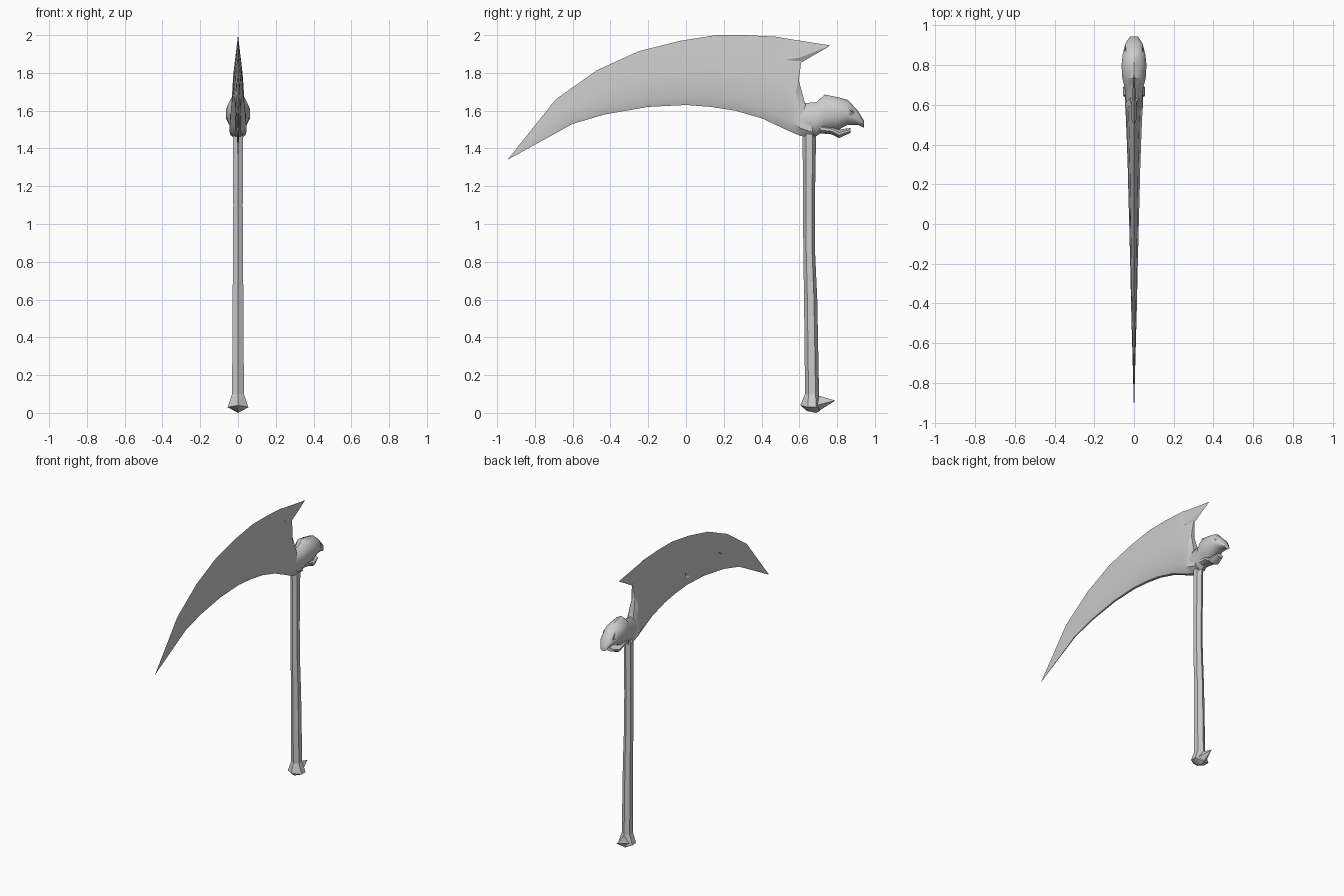
import bpy, bmesh, math
from mathutils import Vector

if "Cube" in bpy.data.objects:
    bpy.data.objects.remove(bpy.data.objects["Cube"])

metal = bpy.data.materials.new("grey")
metal.diffuse_color = (0.6, 0.6, 0.6, 1)
metal.use_nodes = True
metal.node_tree.nodes["Principled BSDF"].inputs["Base Color"].default_value = metal.diffuse_color


def finish(bm, name, angle=30):
    """Turn a bmesh into a shaded object."""
    bmesh.ops.remove_doubles(bm, verts=bm.verts, dist=0.0005)
    bmesh.ops.recalc_face_normals(bm, faces=bm.faces)
    me = bpy.data.meshes.new(name)
    bm.to_mesh(me)
    bm.free()
    me.materials.append(metal)
    ob = bpy.data.objects.new(name, me)
    bpy.context.collection.objects.link(ob)
    bpy.ops.object.select_all(action='DESELECT')
    ob.select_set(True)
    bpy.context.view_layer.objects.active = ob
    bpy.ops.object.shade_smooth_by_angle(angle=math.radians(angle))
    return ob


def loft(name, rings, angle=30):
    """Skin a list of equal-length rings and close both ends."""
    bm = bmesh.new()
    vs = [[bm.verts.new(p) for p in r] for r in rings]
    n = len(rings[0])
    for a, b in zip(vs, vs[1:]):
        for i in range(n):
            j = (i + 1) % n
            bm.faces.new((a[i], a[j], b[j], b[i]))
    bm.faces.new(vs[0])
    bm.faces.new(vs[-1])
    return finish(bm, name, angle)


def hull(name, pts, angle=30):
    bm = bmesh.new()
    for p in pts:
        bm.verts.new(p)
    out = bmesh.ops.convex_hull(bm, input=bm.verts)
    loose = [v for v in bm.verts if not v.link_faces]
    bmesh.ops.delete(bm, geom=loose, context='VERTS')
    return finish(bm, name, angle)


def dent(target, name, pts, x_out, x_in):
    """Carve a shallow pyramid-shaped chip into one side."""
    c = sum((Vector(p) for p in pts), Vector((0, 0))) / len(pts)
    cutter = hull(name, [(x_out, y, z) for y, z in pts] + [(x_in, c.x, c.y)])
    cutter.hide_render = True
    cutter.hide_set(True)
    mod = target.modifiers.new(name, 'BOOLEAN')
    mod.operation, mod.solver, mod.object = 'DIFFERENCE', 'EXACT', cutter


# blade: outer edge point, inner edge point, half width, edge half width
stations = [
    ((-0.945, 1.34), (-0.945, 1.34), 0, 0),
    ((-0.69, 1.66), (-0.60, 1.53), .009, 0),
    ((-0.47, 1.815), (-0.43, 1.58), .014, 0),
    ((-0.25, 1.915), (-0.20, 1.62), .019, 0),
    ((-0.03, 1.97), (0.00, 1.63), .024, 0),
    ((0.16, 2.00), (0.13, 1.62), .028, 0),
    ((0.32, 2.00), (0.26, 1.60), .031, 0),
    ((0.50, 1.99), (0.40, 1.56), .036, .001),
    ((0.61, 1.86), (0.55, 1.49), .042, .004),
    ((0.597, 1.76), (0.61, 1.465), .046, .012),
    ((0.63, 1.64), (0.68, 1.46), .046, .02),
]


def blade_ring(top, bot, w, e):
    t, b = Vector(top), Vector(bot)
    right = [(e, 1), (w * .68, .55), (w, .14), (w * .35, 0)]
    pts = right + [(-x, f) for x, f in reversed(right)]
    return [(x, *b.lerp(t, f)) for x, f in pts]


blade = loft("blade", [blade_ring(*s) for s in stations])

# pointed hook at the back of the blade
hull("blade_hook", [(0, .48, 1.99), (0, .765, 1.945), (0, .61, 1.855)]
     + [(s * .013, y, z) for s in (-1, 1) for y, z in ((.53, 1.87), (.60, 1.88))])

# chips in the blade sides
dent(blade, "chip_right", [(.50, 1.985), (.475, 1.87), (.57, 1.93)], .03, .004)
dent(blade, "chip_left_1", [(.08, 1.80), (-.06, 1.66), (.04, 1.68)], -.04, -.008)
dent(blade, "chip_left_2", [(-.36, 1.78), (-.46, 1.66), (-.30, 1.70)], -.03, -.005)


def oval(c, ry, rx, z, n=6):
    return [(rx * math.sin(2 * math.pi * i / n), c + ry * math.cos(2 * math.pi * i / n), z)
            for i in range(n)]


# handle
loft("handle", [oval(*r) for r in (
    (.668, .037, .037, .07), (.667, .037, .036, .12), (.66, .035, .033, .60),
    (.652, .031, .030, .86), (.651, .031, .029, 1.10), (.653, .036, .031, 1.48))], 40)

# pommel with a rear spur
hull("pommel", oval(.667, .037, .036, .10)
     + [(s * .055, y, .03) for s in (-1, 1) for y in (.645, .69)]
     + [(0, .605, .04), (0, .64, .01), (0, .69, 0), (0, .71, .01)])
hull("pommel_spur", [(0, .79, .065), (0, .70, .092), (0, .70, .008),
                     (.035, .69, .04), (-.035, .69, .04)])


def head_ring(y, lo, hi, w):
    c, r = (lo + hi) / 2, (hi - lo) / 2
    return [(w * math.sin(a), y, c + r * math.cos(a))
            for a in (2 * math.pi * i / 10 for i in range(10))]


# skull-shaped collar: cranium and lower jaw
skull = loft("skull", [head_ring(*r) for r in (
    (.58, 1.50, 1.60, .035), (.63, 1.47, 1.64, .044), (.69, 1.465, 1.645, .05),
    (.735, 1.495, 1.685, .062), (.80, 1.495, 1.672, .066), (.855, 1.525, 1.658, .06),
    (.91, 1.525, 1.60, .045), (.943, 1.51, 1.545, .022))], 40)
loft("jaw", [head_ring(*r) for r in (
    (.71, 1.48, 1.53, .042), (.77, 1.475, 1.52, .046),
    (.81, 1.455, 1.50, .042), (.87, 1.482, 1.508, .028))], 40)

# eye sockets
for side, s in (("right", 1), ("left", -1)):
    dent(skull, "socket_" + side,
         [(.85, 1.625), (.895, 1.62), (.91, 1.57), (.86, 1.56)], s * .09, s * .025)
